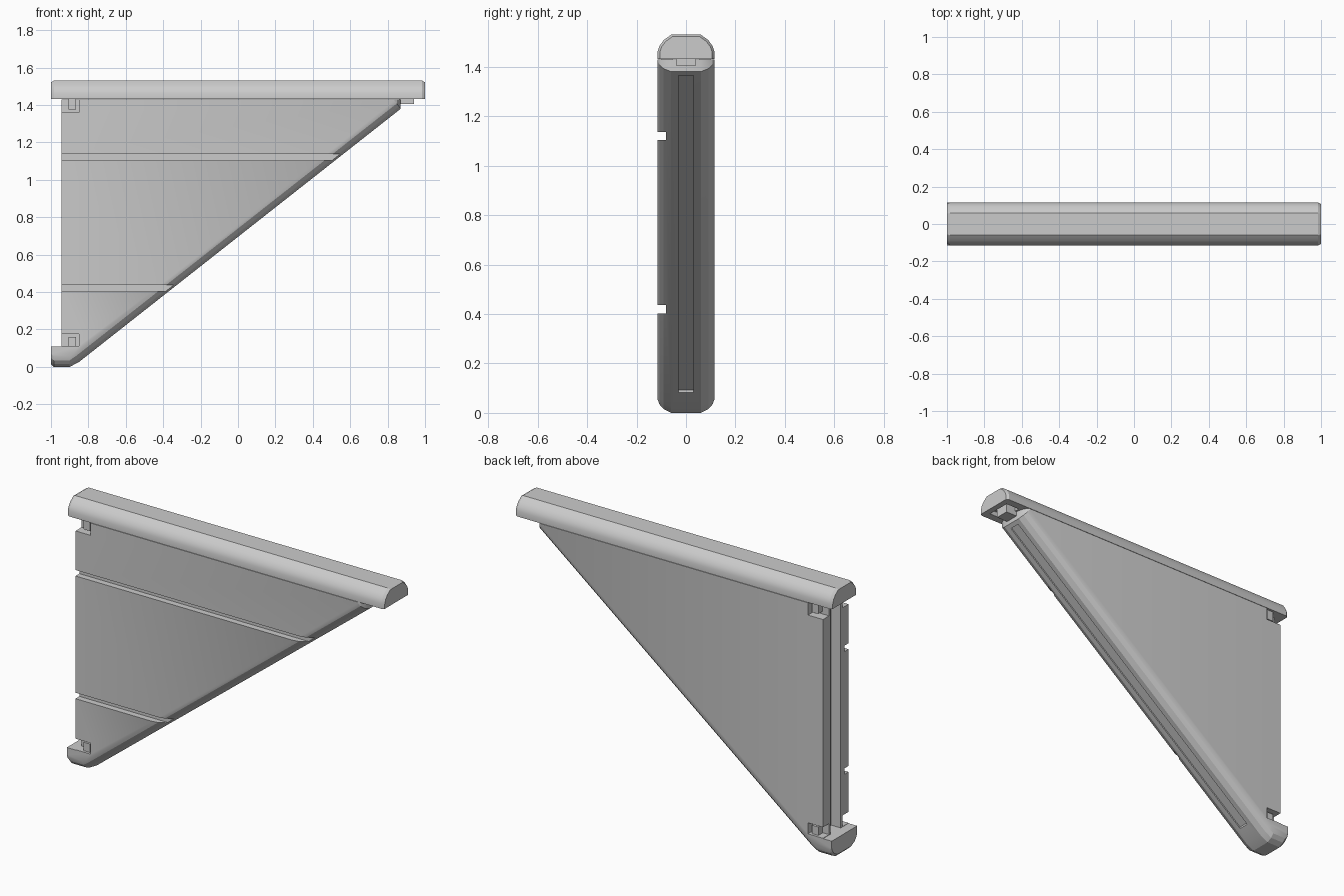
import bpy, bmesh, math

if "Cube" in bpy.data.objects:
    bpy.data.objects.remove(bpy.data.objects["Cube"])


def make_object(name, bm):
    bmesh.ops.recalc_face_normals(bm, faces=bm.faces)
    mesh = bpy.data.meshes.new(name)
    bm.to_mesh(mesh)
    bm.free()
    obj = bpy.data.objects.new(name, mesh)
    bpy.context.collection.objects.link(obj)
    return obj


def loft(name, loops):
    """Skin matching closed loops and cap both ends."""
    bm = bmesh.new()
    rings = [[bm.verts.new(p) for p in loop] for loop in loops]
    for a, b in zip(rings, rings[1:]):
        for i in range(len(a)):
            j = (i + 1) % len(a)
            bm.faces.new((a[i], a[j], b[j], b[i]))
    bm.faces.new(rings[0])
    bm.faces.new(rings[-1])
    return make_object(name, bm)


def box(name, x, y, z):
    y = sorted(y)
    return loft(name, [[(x[0], v, z[0]), (x[1], v, z[0]),
                        (x[1], v, z[1]), (x[0], v, z[1])] for v in y])


def cut(obj, cutter):
    mod = obj.modifiers.new("cut", "BOOLEAN")
    mod.operation = "DIFFERENCE"
    mod.solver = "EXACT"
    mod.object = cutter
    cutter.hide_render = True
    bpy.context.view_layer.objects.active = obj
    bpy.ops.object.modifier_apply(modifier=mod.name)
    bpy.data.objects.remove(cutter, do_unlink=True)


def hyp(x, d=0.0):
    """Height of the sloping edge, moved inward by d."""
    return 0.05 + 0.787 * (x + 0.82) + d / 0.786


def panel_loop(y, d):
    """Side outline of panel and foot, inset by d along the lower edges."""
    right, knee = 0.87 - 0.6 * d, -0.85 - 0.5 * d
    pts = [(-0.945, 1.43), (-0.945, 0.11), (-1, 0.11), (-1, d + 0.015),
           (-0.985, d), (-0.9, d), (knee, hyp(knee, d)),
           (right, hyp(right, d)), (right, 1.43)]
    return [(x, y, z) for x, z in pts]


# triangular panel with rounded lower edge and foot
section = [(0.115, 0.055), (0.108, 0.035), (0.09, 0.015), (0.06, 0.0)]
loops = [panel_loop(-y, d) for y, d in section]
loops += [panel_loop(y, d) for y, d in reversed(section)]
panel = loft("triangular_panel", loops)

# channel in the upright edge, and a shallow track along the slope
cut(panel, box("channel", (-1.1, -0.885), (-0.045, 0.045), (0.11, 1.425)))
track = loft("track", [[(x, y, hyp(x, d)) for x, d in
             ((-0.78, -0.05), (0.85, -0.05), (0.85, 0.008), (-0.78, 0.008))]
             for y in (-0.03, 0.03)])
cut(panel, track)

# two horizontal grooves on the front
for z in (0.403, 1.103):
    cut(panel, box("groove", (-1.1, 0.9), (-0.2, -0.08), (z, z + 0.034)))

# clip notches at the upright's ends, both sides, each with a small post
for side, label in ((-1, "front"), (1, "back")):
    for z0, z1, post, end in ((0.112, 0.175, (0.11, 0.16), "lower"),
                              (1.36, 1.5, (1.375, 1.435), "upper")):
        cut(panel, box("notch", (-1.1, -0.85),
                       (side * 0.06, side * 0.2), (z0, z1)))
        box(f"{label}_{end}_clip", (-0.905, -0.865),
            (side * 0.055, side * 0.1), post)

# top rail with rounded crown and softened ends
half = [(0.115, 1.432), (0.115, 1.462), (0.107, 1.485),
        (0.09, 1.508), (0.06, 1.53)]
profile = half + [(-y, z) for y, z in reversed(half)]


def rail_loop(x, s):
    return [(x, y * s, 1.43 + (z - 1.43) * s) for y, z in profile]


rail = loft("top_rail", [rail_loop(-1, 0.92), rail_loop(-0.985, 1),
                         rail_loop(0.985, 1), rail_loop(1, 0.92)])

# recess under the rail's free end, with a locking tab
cut(rail, box("recess", (0.88, 0.965), (-0.07, 0.07), (1.40, 1.46)))
box("locking_tab", (0.86, 0.94), (-0.04, 0.04), (1.405, 1.465))

# crisp facets with gentle shading
for obj in list(bpy.context.scene.objects):
    bpy.ops.object.select_all(action="DESELECT")
    obj.select_set(True)
    bpy.context.view_layer.objects.active = obj
    bpy.ops.object.shade_smooth_by_angle(angle=math.radians(20))
